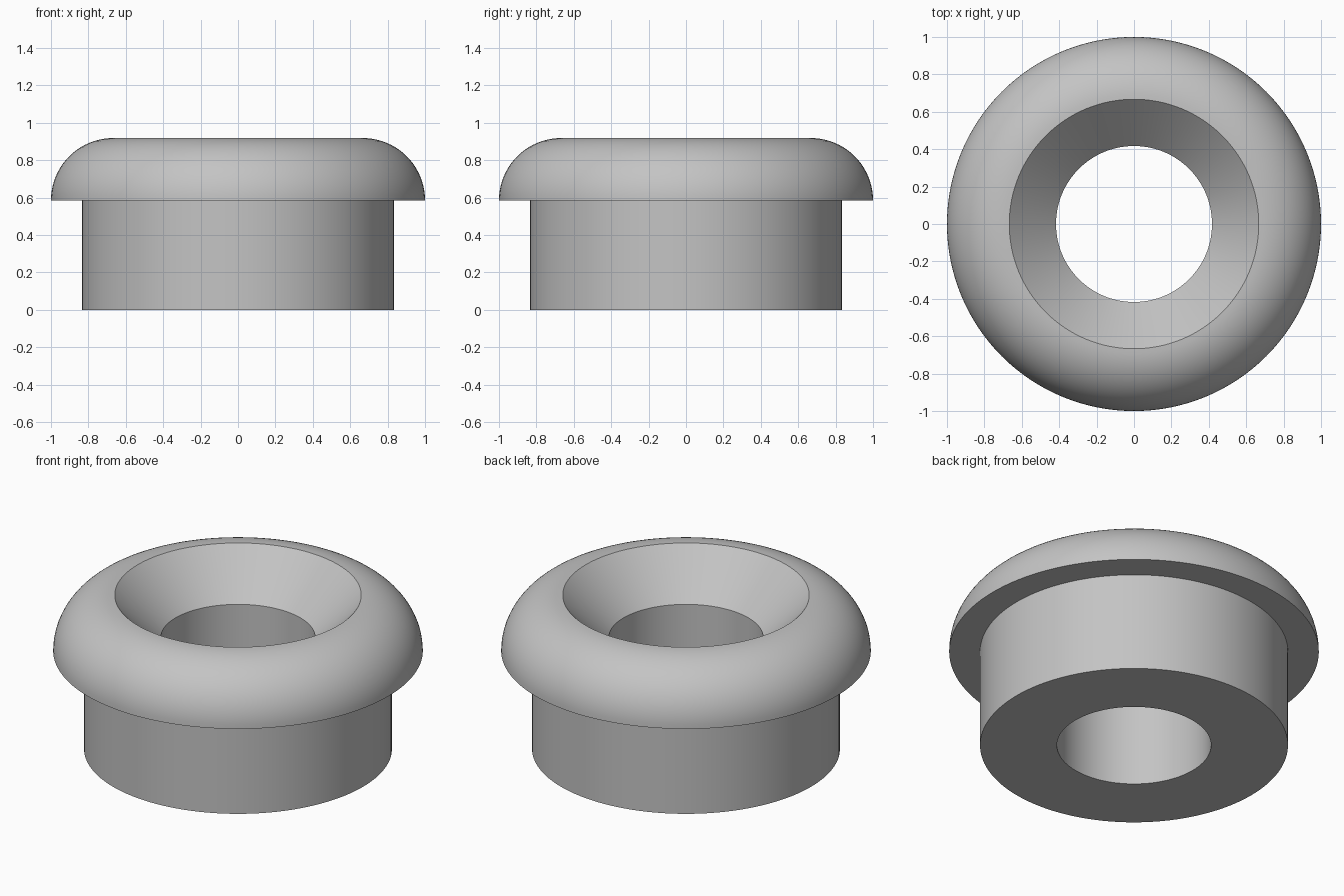
import bpy, bmesh, math
from mathutils import Vector

if "Cube" in bpy.data.objects:
    bpy.data.objects.remove(bpy.data.objects["Cube"], do_unlink=True)

SEGMENTS = 128
BORE, STEM, MOUTH, RIM = 0.417, 0.833, 0.667, 1.0
FLANGE_Z, TOP_Z = 0.585, 0.918
SEAT_Z = TOP_Z - (MOUTH - BORE)   # 45 degree countersink

# Grey material
grey = bpy.data.materials.new("plain grey")
grey.use_nodes = True
colour = (0.55, 0.55, 0.55, 1)
grey.diffuse_color = colour
grey.node_tree.nodes["Principled BSDF"].inputs["Base Color"].default_value = colour

# Half section: bore, stem, flange underside, rounded rim, countersink
profile = [(BORE, 0), (STEM, 0), (STEM, FLANGE_Z)]
steps = 20
for i in range(steps + 1):
    a = math.pi / 2 * i / steps
    profile.append((MOUTH + (RIM - MOUTH) * math.cos(a),
                    FLANGE_Z + (TOP_Z - FLANGE_Z) * math.sin(a)))
profile.append((BORE, SEAT_Z))

# Revolve the closed section into one solid ring
bm = bmesh.new()
verts = [bm.verts.new((r, 0, z)) for r, z in profile]
edges = [bm.edges.new((v, verts[(i + 1) % len(verts)])) for i, v in enumerate(verts)]
bmesh.ops.spin(bm, geom=verts + edges, cent=Vector(), axis=(0, 0, 1),
               angle=math.tau, steps=SEGMENTS, use_merge=False)
bmesh.ops.remove_doubles(bm, verts=bm.verts[:], dist=0.0005)
bmesh.ops.recalc_face_normals(bm, faces=bm.faces[:])
mesh = bpy.data.meshes.new("flanged_bushing")
bm.to_mesh(mesh)
bm.free()
mesh.materials.append(grey)
bushing = bpy.data.objects.new("flanged_bushing", mesh)
bpy.context.collection.objects.link(bushing)

# Smooth curves, crisp corners
bpy.ops.object.select_all(action="DESELECT")
bushing.select_set(True)
bpy.context.view_layer.objects.active = bushing
bpy.ops.object.shade_smooth_by_angle(angle=math.radians(30))
